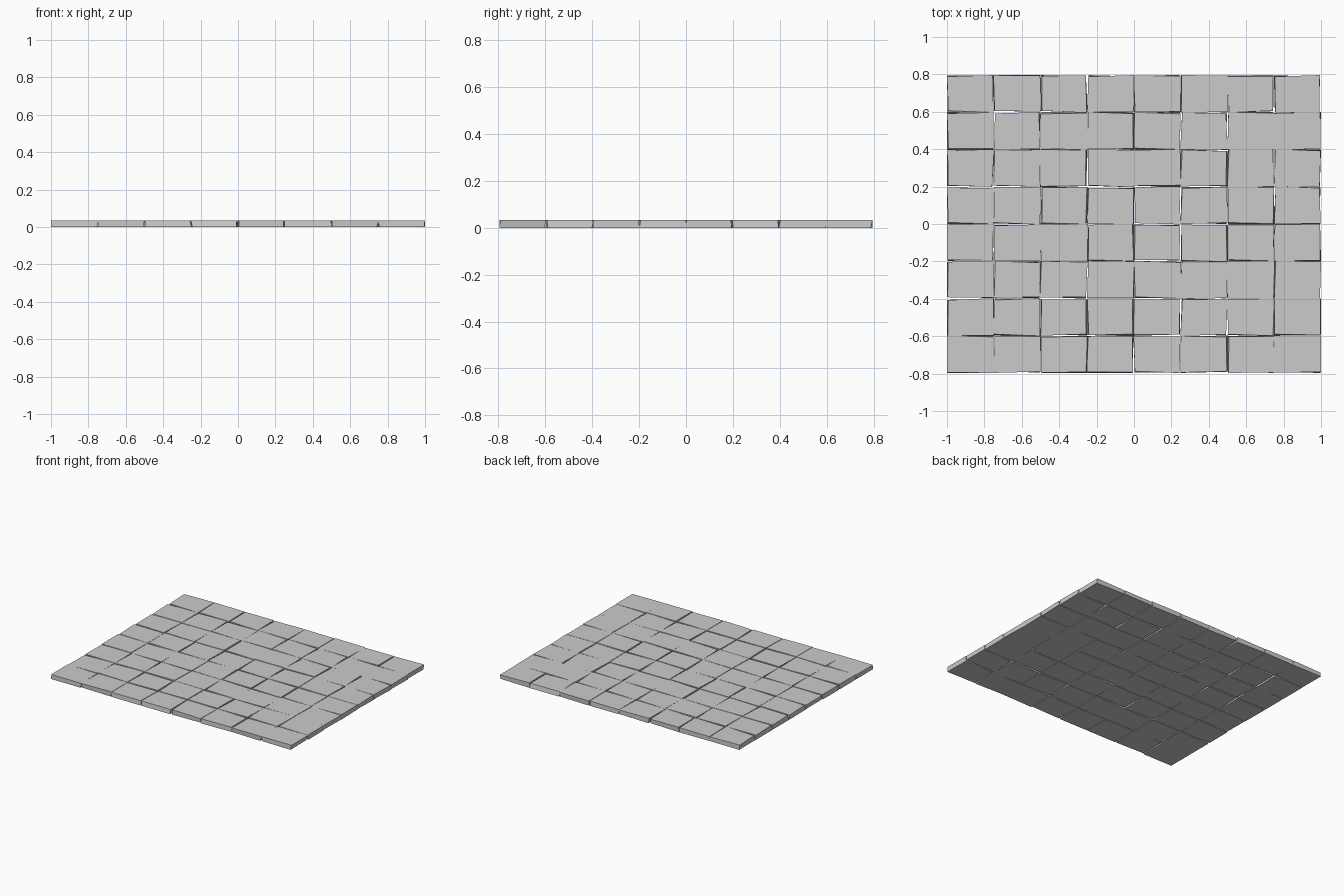
import bpy, bmesh, random

if "Cube" in bpy.data.objects:
    bpy.data.objects.remove(bpy.data.objects["Cube"])

random.seed(7)
COLS, ROWS = 8, 8
TILE_X, TILE_Y, HEIGHT = 0.25, 0.199, 0.034
HALF_X, HALF_Y = 1.0, 0.796


def clamp(v, limit):
    return max(-limit, min(limit, v))


def corner(cx, cy, sx, sy, z):
    # Each corner wanders slightly, mostly inwards, to give hand-cut joints
    x = cx + sx * (TILE_X / 2 - random.uniform(-0.003, 0.009))
    y = cy + sy * (TILE_Y / 2 - random.uniform(-0.003, 0.009))
    return (clamp(x, HALF_X), clamp(y, HALF_Y), z)


def add_tile(bm, cx, cy):
    signs = [(-1, -1), (1, -1), (1, 1), (-1, 1)]
    low = [bm.verts.new(corner(cx, cy, sx, sy, 0)) for sx, sy in signs]
    top = [bm.verts.new(corner(cx, cy, sx, sy, HEIGHT)) for sx, sy in signs]
    bm.faces.new(low[::-1])
    bm.faces.new(top)
    for i in range(4):
        j = (i + 1) % 4
        bm.faces.new((low[i], low[j], top[j], top[i]))


# Paving: a grid of irregular flat slabs
bm = bmesh.new()
for row in range(ROWS):
    for col in range(COLS):
        add_tile(bm, (col - (COLS - 1) / 2) * TILE_X, (row - (ROWS - 1) / 2) * TILE_Y)
mesh = bpy.data.meshes.new("paving_slabs")
bm.to_mesh(mesh)
bm.free()
paving = bpy.data.objects.new("paving_slabs", mesh)
bpy.context.collection.objects.link(paving)
